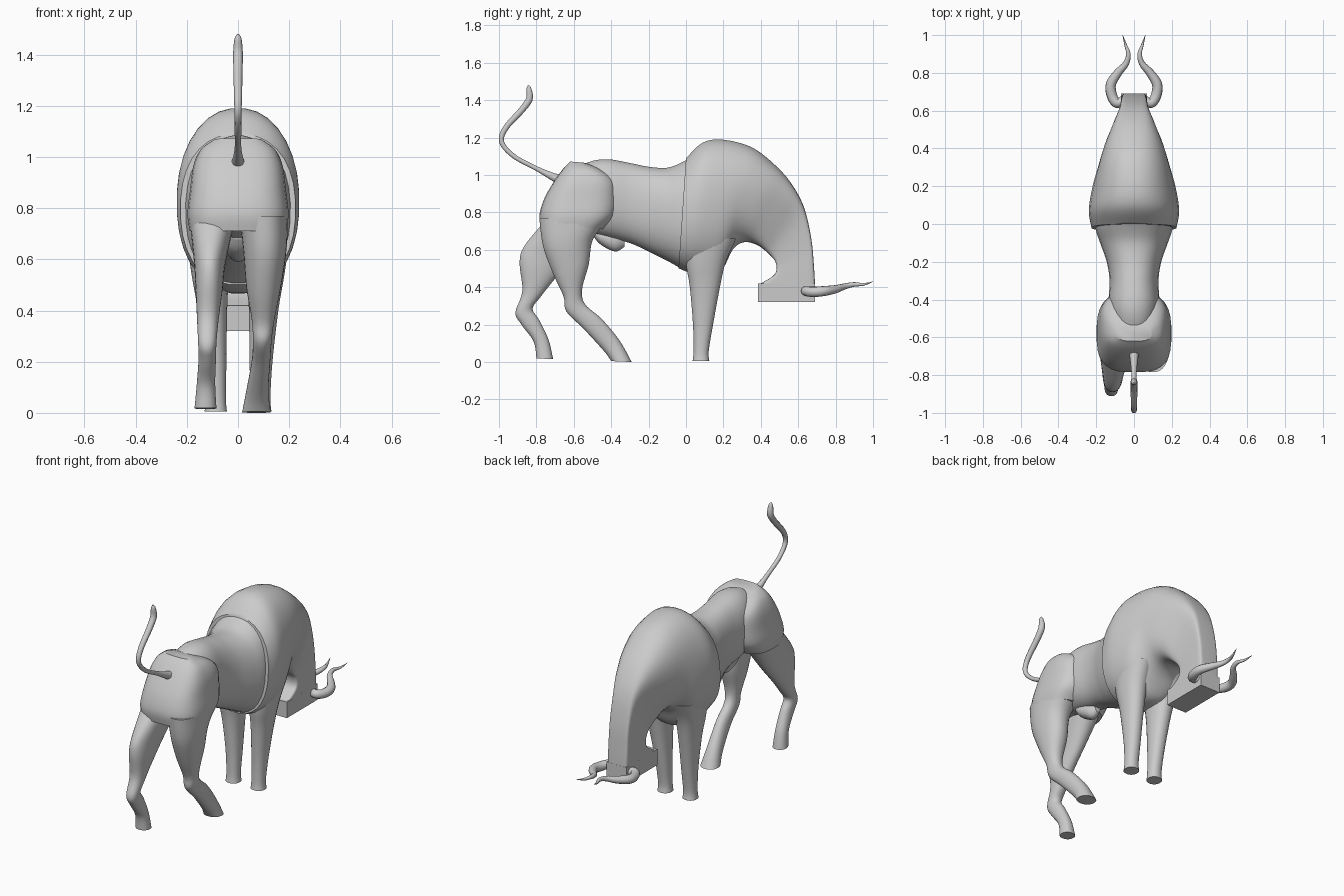
import bpy, bmesh, math
from mathutils import Vector


def finish(ob, angle=40):
    bpy.ops.object.select_all(action='DESELECT')
    ob.select_set(True)
    bpy.context.view_layer.objects.active = ob
    bpy.ops.object.shade_smooth_by_angle(angle=math.radians(angle))


def smooth_rows(rows, steps):
    """Catmull-Rom through rows of numbers."""
    out = []
    n = len(rows)
    for i in range(n - 1):
        a, b, c, d = (rows[max(0, min(n - 1, k))] for k in (i - 1, i, i + 1, i + 2))
        for s in range(steps):
            t = s / steps
            out.append([0.5 * (2 * q + (r - p) * t + (2 * p - 5 * q + 4 * r - u) * t * t
                               + (3 * q - p - 3 * r + u) * t ** 3)
                        for p, q, r, u in zip(a, b, c, d)])
    out.append(list(rows[-1]))
    return out


def loft(name, rows, sides=32, steps=5):
    """Each row: x centre, (y, z) of one edge, (y, z) of the other edge, half width, squareness."""
    bm = bmesh.new()
    rings = []
    for x, y1, z1, y2, z2, w, e in smooth_rows(rows, steps):
        mid = Vector((x, (y1 + y2) / 2, (z1 + z2) / 2))
        half = Vector((0, (y1 - y2) / 2, (z1 - z2) / 2))
        ring = []
        for k in range(sides):
            a = 2 * math.pi * (k + 0.5) / sides
            c, s = math.cos(a), math.sin(a)
            c = math.copysign(abs(c) ** (2 / e), c)
            s = math.copysign(abs(s) ** (2 / e), s)
            ring.append(bm.verts.new(mid + half * s + Vector((w * c, 0, 0))))
        rings.append(ring)
    for r, q in zip(rings, rings[1:]):
        for k in range(sides):
            j = (k + 1) % sides
            bm.faces.new((r[k], r[j], q[j], q[k]))
    bm.faces.new(rings[0])
    bm.faces.new(rings[-1])
    bmesh.ops.recalc_face_normals(bm, faces=bm.faces)
    me = bpy.data.meshes.new(name)
    bm.to_mesh(me)
    bm.free()
    ob = bpy.data.objects.new(name, me)
    bpy.context.collection.objects.link(ob)
    finish(ob)


def tube(name, pts):
    """Tapered tube through rows of x, y, z, radius."""
    cu = bpy.data.curves.new(name, 'CURVE')
    cu.dimensions = '3D'
    cu.bevel_depth = 1
    cu.bevel_resolution = 3
    cu.use_fill_caps = True
    rows = smooth_rows(pts, 5)
    sp = cu.splines.new('POLY')
    sp.points.add(len(rows) - 1)
    for p, (x, y, z, r) in zip(sp.points, rows):
        p.co = (x, y, z, 1)
        p.radius = r
    ob = bpy.data.objects.new(name, cu)
    bpy.context.collection.objects.link(ob)
    bpy.ops.object.select_all(action='DESELECT')
    ob.select_set(True)
    bpy.context.view_layer.objects.active = ob
    bpy.ops.object.convert(target='MESH')
    finish(bpy.context.object, 60)


# Shoulders, hump and lowered slab neck
loft("shoulders_and_neck", [
    (0, 0.00, 1.09, -0.04, 0.50, .225, 2.3),
    (0, 0.09, 1.175, 0.05, 0.47, .24, 2.2),
    (0, 0.20, 1.19, 0.18, 0.48, .222, 2.2),
    (0, 0.35, 1.15, 0.25, 0.60, .19, 2.3),
    (0, 0.47, 1.06, 0.31, 0.64, .16, 2.6),
    (0, 0.56, 0.96, 0.38, 0.625, .12, 3.5),
    (0, 0.63, 0.83, 0.44, 0.58, .082, 6),
    (0, 0.67, 0.66, 0.48, 0.53, .07, 10),
    (0, 0.685, 0.50, 0.475, 0.47, .07, 10),
    (0, 0.69, 0.41, 0.40, 0.42, .07, 10)])

# Muzzle block
bpy.ops.mesh.primitive_cube_add(size=1, location=(0, .5375, .37))
head = bpy.context.object
head.name = "muzzle"
head.scale = (.14, .305, .10)

# Barrel and waist
loft("torso", [
    (0, -.65, 1.01, -.65, .74, .09, 2.3),
    (0, -.52, 1.07, -.52, .69, .12, 2.3),
    (0, -.42, 1.085, -.42, .665, .135, 2.3),
    (0, -.30, 1.065, -.30, .635, .13, 2.3),
    (0, -.20, 1.045, -.20, .59, .145, 2.3),
    (0, -.10, 1.04, -.10, .54, .18, 2.3),
    (0, -.02, 1.07, -.02, .50, .205, 2.3),
    (0, .06, 1.12, .06, .50, .20, 2.3)])

# Belly bump
loft("sheath", [
    (0, -.50, .72, -.50, .68, .03, 2),
    (0, -.45, .71, -.46, .63, .05, 2),
    (0, -.38, .70, -.38, .59, .045, 2),
    (0, -.33, .68, -.33, .615, .02, 2)], 16)

# Rump
loft("rump", [
    (0, -.62, 1.072, -.54, 1.065, .09, 3),
    (0, -.66, 1.03, -.45, 1.03, .145, 3),
    (0, -.71, .96, -.375, .97, .175, 3),
    (0, -.76, .87, -.36, .87, .188, 3),
    (0, -.785, .78, -.375, .78, .198, 3),
    (0, -.775, .71, -.44, .71, .19, 3)])

# Hind legs in stride
loft("right_hind_leg", [
    (.10, -.785, .77, -.40, .77, .095, 2.4),
    (.105, -.765, .62, -.495, .66, .085, 2.2),
    (.10, -.71, .47, -.52, .52, .068, 2.2),
    (.098, -.655, .35, -.555, .39, .045, 2.2),
    (.095, -.64, .27, -.54, .31, .037, 2.2),
    (.09, -.55, .18, -.45, .23, .036, 2.2),
    (.076, -.44, .06, -.355, .115, .043, 2.2),
    (.072, -.40, .005, -.29, 0, .056, 2.2)])
loft("left_hind_leg", [
    (-.10, -.75, .76, -.45, .76, .09, 2.4),
    (-.11, -.865, .62, -.60, .56, .062, 2.2),
    (-.113, -.89, .53, -.70, .445, .053, 2.2),
    (-.118, -.875, .38, -.78, .345, .042, 2.2),
    (-.12, -.912, .265, -.82, .285, .036, 2.2),
    (-.12, -.88, .20, -.785, .225, .034, 2.2),
    (-.125, -.815, .11, -.735, .12, .036, 2.2),
    (-.127, -.80, .02, -.71, .015, .043, 2.2)])

# Mirrored front legs and horns
for side, s in (("right", 1), ("left", -1)):
    loft(side + "_front_leg", [
        (s * .115, -.01, .66, .27, .66, .085, 2.2),
        (s * .108, 0, .52, .215, .54, .072, 2.2),
        (s * .10, .02, .40, .182, .40, .058, 2.2),
        (s * .09, .037, .20, .145, .20, .045, 2.2),
        (s * .087, .04, .06, .122, .06, .040, 2.2),
        (s * .087, .035, .005, .125, .005, .044, 2.2)], 24)
    tube(side + "_horn", [
        (s * .05, .66, .38, .024), (s * .09, .64, .38, .026),
        (s * .117, .68, .375, .028), (s * .122, .74, .38, .027),
        (s * .085, .80, .39, .022), (s * .042, .85, .405, .016),
        (s * .03, .90, .415, .012), (s * .045, .95, .415, .007),
        (s * .06, 1.0, .43, .001)])

# Raised tail
tube("tail", [
    (0, -.66, .97, .032), (0, -.71, .99, .022), (0, -.80, 1.035, .013),
    (0, -.92, 1.10, .013), (0, -.985, 1.175, .014), (0, -.965, 1.25, .016),
    (0, -.88, 1.345, .018), (0, -.838, 1.405, .019), (0, -.84, 1.46, .014),
    (0, -.843, 1.48, .004)])
